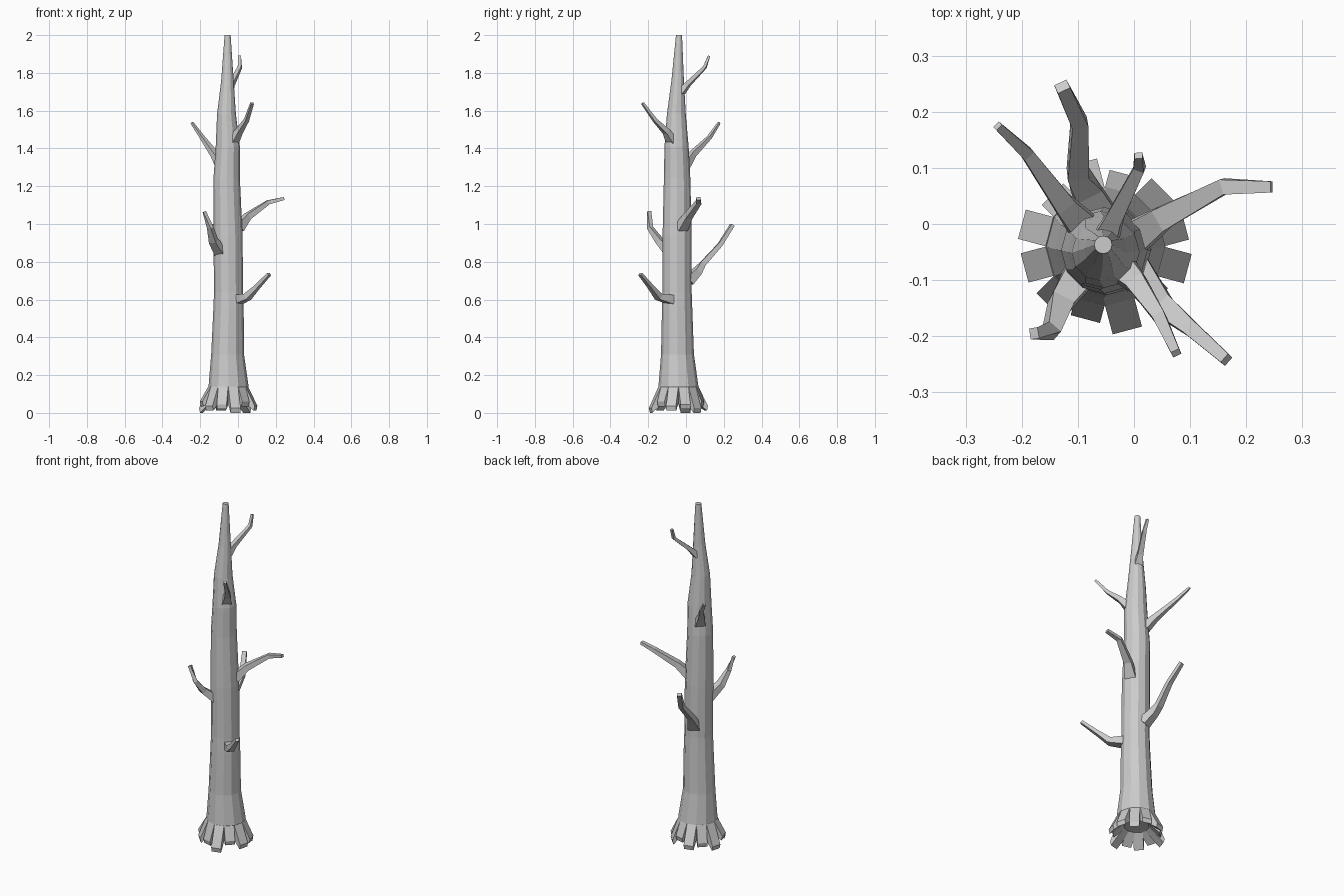
import bpy, bmesh, math
from mathutils import Vector

cube = bpy.data.objects.get("Cube")
if cube:
    bpy.data.objects.remove(cube, do_unlink=True)

bark = bpy.data.materials.new("grey_bark")
bark.use_nodes = True
GREY = (0.6, 0.6, 0.6, 1)
bark.diffuse_color = GREY
bark.node_tree.nodes["Principled BSDF"].inputs["Base Color"].default_value = GREY

SIDES = 12


def finish(bm, name):
    bmesh.ops.recalc_face_normals(bm, faces=bm.faces[:])
    mesh = bpy.data.meshes.new(name)
    bm.to_mesh(mesh)
    bm.free()
    mesh.materials.append(bark)
    obj = bpy.data.objects.new(name, mesh)
    bpy.context.scene.collection.objects.link(obj)
    return obj


def loft(bm, rings):
    """Bridge matching rings of points and cap both ends."""
    loops = [[bm.verts.new(p) for p in ring] for ring in rings]
    n = len(loops[0])
    for a, b in zip(loops, loops[1:]):
        for i in range(n):
            j = (i + 1) % n
            bm.faces.new((a[i], a[j], b[j], b[i]))
    bm.faces.new(loops[0][::-1])
    bm.faces.new(loops[-1])


def polar(cx, cy, radius, angle, z):
    return Vector((cx + radius * math.cos(angle), cy + radius * math.sin(angle), z))


# Trunk: centre x, centre y, radius, height of each ring
trunk_rings = [
    (-0.05, -0.04, 0.085, 0.08), (-0.05, -0.04, 0.106, 0.14),
    (-0.055, -0.045, 0.087, 0.31), (-0.05, -0.047, 0.08, 0.56),
    (-0.05, -0.047, 0.077, 0.64), (-0.053, -0.047, 0.077, 0.94),
    (-0.06, -0.047, 0.07, 1.24), (-0.054, -0.05, 0.064, 1.41),
    (-0.061, -0.051, 0.05, 1.58), (-0.056, -0.044, 0.033, 1.76),
    (-0.055, -0.037, 0.016, 2.0)]
bm = bmesh.new()
loft(bm, [[polar(x, y, r, math.tau * i / SIDES, z) for i in range(SIDES)]
          for x, y, r, z in trunk_rings])
finish(bm, "trunk")

# Roots: one splayed prism under each trunk facet, with uneven lengths
bm = bmesh.new()
for i in range(SIDES):
    a = math.tau * (i + 0.5) / SIDES
    out = Vector((math.cos(a), math.sin(a), 0))
    side = Vector((-math.sin(a), math.cos(a), 0)) * 0.027
    centre = Vector((-0.052, -0.04, 0))
    reach = (0.148, 0.145, 0.134, 0.155, 0.132, 0.153)[i % 6]
    foot = (0.02, 0.0, 0.035, 0.012)[i % 4]
    rings = []
    for r_out, z_out, r_in, z_in in ((0.102, 0.14, 0.06, 0.085),
                                     (reach, foot + 0.025, reach - 0.04, foot)):
        top = centre + out * r_out + Vector((0, 0, z_out))
        low = centre + out * r_in + Vector((0, 0, z_in))
        rings.append([top - side, top + side, low + side, low - side])
    # squared outer toe
    rings[1][2] = rings[1][1] - out * 0.006 - Vector((0, 0, 0.025))
    rings[1][3] = rings[1][0] - out * 0.006 - Vector((0, 0, 0.025))
    loft(bm, rings)
finish(bm, "roots")


def branch(name, points, base=0.03, tip=0.01):
    """Four-sided tapering limb along a bent path."""
    pts = [Vector(p) for p in points]
    rings = []
    for i, p in enumerate(pts):
        d = (pts[min(i + 1, len(pts) - 1)] - pts[max(i - 1, 0)]).normalized()
        u = d.cross(Vector((0, 0, 1))).normalized()
        v = u.cross(d)
        t = i / (len(pts) - 1)
        h = tip + (base - tip) * (1 - t) ** 1.5
        rings.append([p + u * h * s + v * h * 0.8 * q
                      for s, q in ((-1, -1), (1, -1), (1, 1), (-1, 1))])
    bm = bmesh.new()
    loft(bm, rings)
    finish(bm, name)


branch("low_front_left_branch",
       [(0, -0.08, 0.6), (0.05, -0.145, 0.615), (0.1, -0.185, 0.665), (0.165, -0.242, 0.735)])
branch("low_back_branch",
       [(-0.06, 0.01, 0.7), (-0.085, 0.06, 0.75), (-0.1, 0.09, 0.79),
        (-0.097, 0.18, 0.89), (-0.128, 0.245, 0.995)], 0.032, 0.012)
branch("front_right_branch",
       [(-0.09, -0.08, 0.85), (-0.13, -0.14, 0.91), (-0.147, -0.19, 0.98), (-0.178, -0.195, 1.065)])
branch("left_branch",
       [(0, -0.025, 0.98), (0.05, 0.01, 1.04), (0.16, 0.067, 1.115), (0.245, 0.066, 1.135)])
branch("back_right_branch",
       [(-0.085, -0.01, 1.31), (-0.125, 0.035, 1.37), (-0.19, 0.125, 1.46), (-0.243, 0.175, 1.535)],
       0.028, 0.007)
branch("high_front_branch",
       [(-0.025, -0.075, 1.44), (0.005, -0.105, 1.49), (0.045, -0.165, 1.55), (0.075, -0.23, 1.64)],
       0.026, 0.008)
branch("top_back_branch",
       [(-0.05, -0.025, 1.7), (-0.035, 0.01, 1.74), (0.01, 0.1, 1.83), (0.008, 0.122, 1.89)],
       0.022, 0.007)
